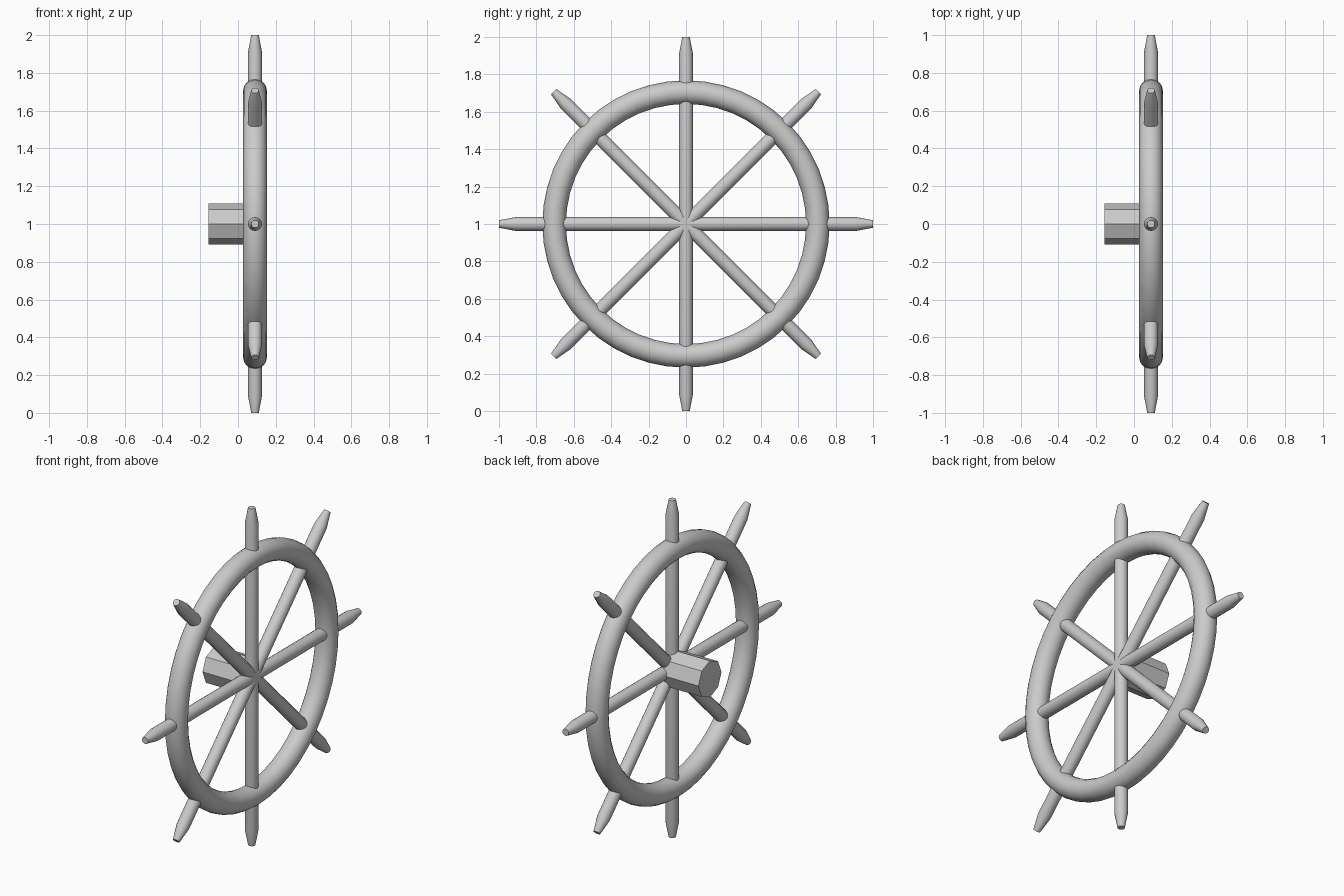
import bpy
import bmesh
from math import pi, cos, sin, radians
from mathutils import Matrix, Vector

cube = bpy.data.objects.get("Cube")
if cube:
    bpy.data.objects.remove(cube, do_unlink=True)

CENTER = Vector((0.09, 0, 1))   # middle of the wheel
RIM_R, RIM_T = 0.705, 0.063     # rim radius and half thickness

grey = bpy.data.materials.new("light_grey")
grey.use_nodes = True
grey.diffuse_color = (0.6, 0.6, 0.6, 1)
grey.node_tree.nodes["Principled BSDF"].inputs["Base Color"].default_value = (0.6, 0.6, 0.6, 1)


def finish(obj, name, smooth=True):
    obj.name = obj.data.name = name
    obj.data.materials.append(grey)
    if smooth:
        bpy.ops.object.select_all(action='DESELECT')
        obj.select_set(True)
        bpy.context.view_layer.objects.active = obj
        bpy.ops.object.shade_smooth_by_angle(angle=radians(35))


def lathe(name, profile, sides, matrix, smooth=True):
    """Closed turned part from (height, radius) points along local z."""
    bm = bmesh.new()
    rings = [[bm.verts.new((r * cos(2 * pi * i / sides), r * sin(2 * pi * i / sides), h))
              for i in range(sides)] for h, r in profile]
    for a, b in zip(rings, rings[1:]):
        for i in range(sides):
            j = (i + 1) % sides
            bm.faces.new((a[i], a[j], b[j], b[i]))
    bm.faces.new(rings[0][::-1])
    bm.faces.new(rings[-1])
    bm.transform(matrix)
    mesh = bpy.data.meshes.new(name)
    bm.to_mesh(mesh)
    bm.free()
    obj = bpy.data.objects.new(name, mesh)
    bpy.context.collection.objects.link(obj)
    obj.location = CENTER
    finish(obj, name, smooth)


# Round rim standing in the y-z plane
bpy.ops.mesh.primitive_torus_add(major_radius=RIM_R, minor_radius=RIM_T,
                                 major_segments=48, minor_segments=16,
                                 location=CENTER, rotation=(0, pi / 2, 0))
finish(bpy.context.object, "rim")

# Four full-length spokes with tapered handles at both ends
spoke = [(-1, 0.02), (-0.91, 0.037), (0.91, 0.037), (1, 0.02)]
for k in range(4):
    lathe(f"spoke_{k + 1}", spoke, 16, Matrix.Rotation(k * pi / 4, 4, 'X'))

# Eight-sided hub reaching out on one side of the wheel
lathe("hub", [(-0.247, 0.108), (0, 0.108)], 8, Matrix.Rotation(pi / 2, 4, 'Y'), smooth=False)
